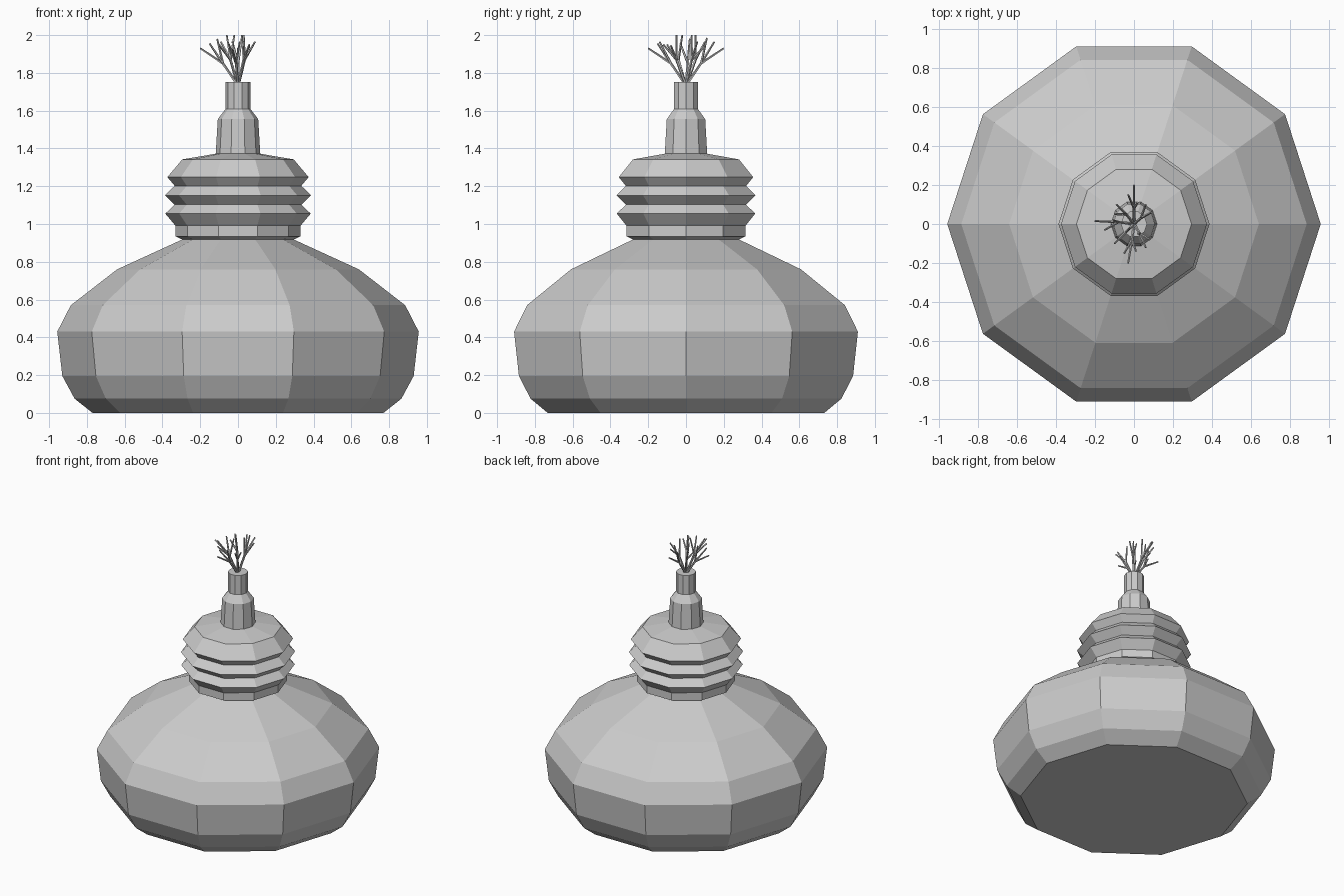
import bpy, bmesh, math
from mathutils import Vector, Matrix

if "Cube" in bpy.data.objects:
    bpy.data.objects.remove(bpy.data.objects["Cube"])

SIDES = 10


def lathe(name, profile, cap_bottom=False, cap_top=False):
    """Revolve (radius, z) points into a ten-sided flat-faced part."""
    bm = bmesh.new()
    rings = [[bm.verts.new((r * math.cos(math.tau * i / SIDES),
                            r * math.sin(math.tau * i / SIDES), z))
              for i in range(SIDES)] for r, z in profile]
    for a, b in zip(rings, rings[1:]):
        for i in range(SIDES):
            j = (i + 1) % SIDES
            bm.faces.new((a[i], a[j], b[j], b[i]))
    if cap_bottom:
        bm.faces.new(rings[0][::-1])
    if cap_top:
        bm.faces.new(rings[-1])
    return finish(name, bm)


def finish(name, bm):
    mesh = bpy.data.meshes.new(name)
    bm.to_mesh(mesh)
    bm.free()
    obj = bpy.data.objects.new(name, mesh)
    bpy.context.collection.objects.link(obj)
    return obj


def twig(bm, a, b, r1, r2):
    """Thin tapered stick from a to b."""
    a, b = Vector(a), Vector(b)
    d = b - a
    rot = d.to_track_quat('Z', 'Y').to_matrix().to_4x4()
    bmesh.ops.create_cone(bm, cap_ends=True, segments=5, radius1=r1, radius2=r2,
                          depth=d.length, matrix=Matrix.Translation((a + b) / 2) @ rot)


# Wide rounded base
lathe("base_body", [(0.77, 0), (0.865, 0.075), (0.93, 0.195), (0.957, 0.43),
                    (0.885, 0.57), (0.64, 0.76), (0.295, 0.918)], cap_bottom=True)

# Ribbed collar
lathe("ribbed_collar", [(0.295, 0.918), (0.332, 0.935), (0.332, 0.992), (0.385, 1.055),
                        (0.335, 1.102), (0.387, 1.152), (0.335, 1.202), (0.374, 1.248),
                        (0.295, 1.342), (0.118, 1.372)])

# Stepped spout
lathe("spout", [(0.118, 1.372), (0.107, 1.555), (0.067, 1.608), (0.067, 1.752)],
      cap_top=True)

# Spray of forked twigs: fork point and tips of each stem
stems = [
    ((-0.08, 0.01, 1.85), [(-0.20, 0.015, 1.93), (-0.15, -0.03, 1.955), (-0.11, 0.02, 1.98)]),
    ((0.00, 0.08, 1.85), [(0.00, 0.20, 1.93), (-0.03, 0.15, 1.965), (0.02, 0.11, 1.985)]),
    ((-0.01, -0.08, 1.85), [(-0.03, -0.20, 1.93), (0.01, -0.14, 1.965), (-0.05, -0.15, 1.955)]),
    ((0.035, 0.03, 1.87), [(0.09, 0.06, 1.965), (0.06, 0.10, 1.94), (0.03, 0.03, 2.0)]),
    ((0.03, -0.05, 1.87), [(0.06, -0.12, 1.95), (0.08, -0.08, 1.945), (0.02, -0.05, 2.0)]),
    ((-0.04, 0.05, 1.87), [(-0.09, 0.10, 1.965), (-0.06, 0.05, 2.0), (-0.10, 0.05, 1.945)]),
    ((-0.04, -0.04, 1.87), [(-0.10, -0.10, 1.95), (-0.02, -0.02, 2.0)]),
]
bm = bmesh.new()
for fork, tips in stems:
    twig(bm, (fork[0] * 0.1, fork[1] * 0.1, 1.745), fork, 0.008, 0.007)
    for tip in tips:
        twig(bm, fork, tip, 0.007, 0.005)
finish("twig_spray", bm)
